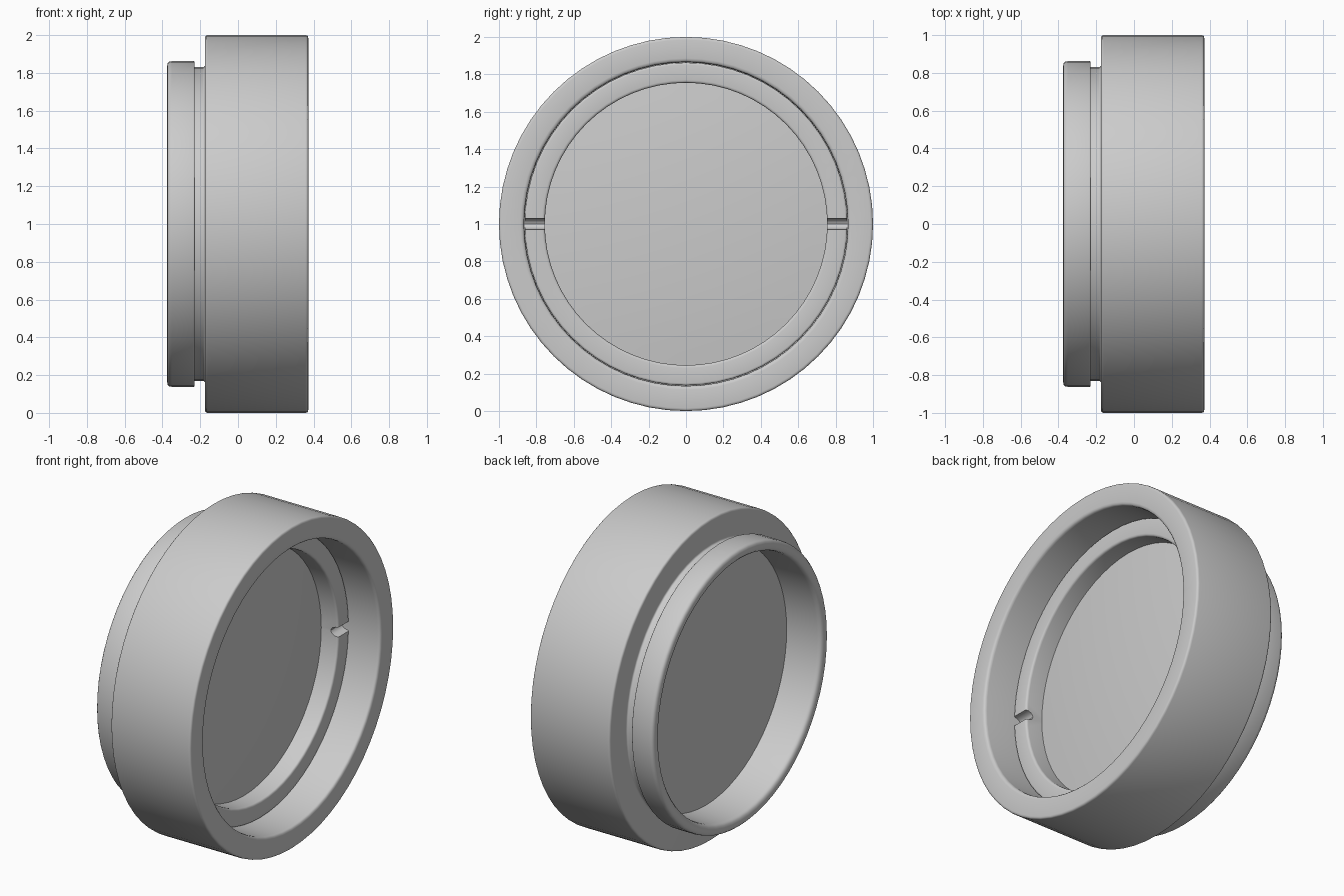
import bpy, bmesh
from math import sin, cos, pi, radians
from mathutils import Vector

if "Cube" in bpy.data.objects:
    bpy.data.objects.remove(bpy.data.objects["Cube"])

SIDES = 64
AXIS_Z = 1.0


def rounded(profile, steps=3):
    """Round each corner (x, radius, fillet) of a closed outline."""
    out = []
    n = len(profile)
    for i, (x, r, f) in enumerate(profile):
        p = Vector((x, r))
        if f == 0:
            out.append(p)
            continue
        a = (Vector(profile[i - 1][:2]) - p).normalized()
        b = (Vector(profile[(i + 1) % n][:2]) - p).normalized()
        for k in range(steps + 1):
            t = k / steps
            out.append(p + a * f * (1 - t) ** 2 + b * f * t ** 2)
    return out


def lathe(name, profile):
    """Revolve a closed outline about the x axis."""
    bm = bmesh.new()
    pts = rounded(profile)
    rings = []
    for s in range(SIDES):
        a = 2 * pi * s / SIDES
        rings.append([bm.verts.new((p.x, p.y * cos(a), AXIS_Z + p.y * sin(a))) for p in pts])
    for s in range(SIDES):
        r0, r1 = rings[s], rings[(s + 1) % SIDES]
        for i in range(len(pts)):
            j = (i + 1) % len(pts)
            if pts[i].y + pts[j].y > 0:
                bm.faces.new((r0[i], r0[j], r1[j], r1[i]))
    bmesh.ops.remove_doubles(bm, verts=bm.verts, dist=1e-5)
    bmesh.ops.recalc_face_normals(bm, faces=bm.faces)
    me = bpy.data.meshes.new(name)
    bm.to_mesh(me)
    bm.free()
    ob = bpy.data.objects.new(name, me)
    bpy.context.collection.objects.link(ob)
    return ob


def activate(ob):
    bpy.ops.object.select_all(action='DESELECT')
    ob.select_set(True)
    bpy.context.view_layer.objects.active = ob


# Outer housing: wide front rim, groove, rear mounting collar, hollow bore
housing = lathe("housing", [
    (0.372, 1.0, 0.015), (-0.175, 1.0, 0.015),
    (-0.175, 0.83, 0.012), (-0.23, 0.83, 0),
    (-0.23, 0.862, 0.006), (-0.375, 0.862, 0.025),
    (-0.375, 0.795, 0.03), (-0.02, 0.785, 0),
    (-0.02, 0.864, 0), (0.372, 0.866, 0.02)])

# Retaining ring inside the front opening
ring = lathe("retaining_ring", [
    (0.16, 0.863, 0.012), (0.0, 0.863, 0),
    (0.0, 0.755, 0), (0.16, 0.755, 0.015)])

# Rounded spanner slots cut into both sides of the ring
for side in (-1, 1):
    bpy.ops.mesh.primitive_cylinder_add(vertices=16, radius=0.03, depth=0.2,
                                        location=(0.16, side * 0.81, AXIS_Z),
                                        rotation=(pi / 2, 0, 0))
    cutter = bpy.context.object
    cutter.name = "slot_cutter"
    cutter.hide_render = True
    cutter.scale.x = 1.7
    bpy.context.view_layer.update()
    activate(ring)
    mod = ring.modifiers.new("slot", 'BOOLEAN')
    mod.operation = 'DIFFERENCE'
    mod.solver = 'EXACT'
    mod.object = cutter
    bpy.ops.object.modifier_apply(modifier=mod.name)
    bpy.data.objects.remove(cutter)

# Gently domed glass lens
R = 0.788
steps = [i / 8 for i in range(9)]
front = [(0.04 + 0.045 * (1 - t * t), R * t, 0) for t in steps]
back = [(-0.14 - 0.02 * (1 - t * t), R * t, 0) for t in reversed(steps)]
glass = lathe("glass", front + back)

# Smooth shading with crisp edges
for ob in (housing, ring, glass):
    activate(ob)
    bpy.ops.object.shade_smooth_by_angle(angle=radians(36))
